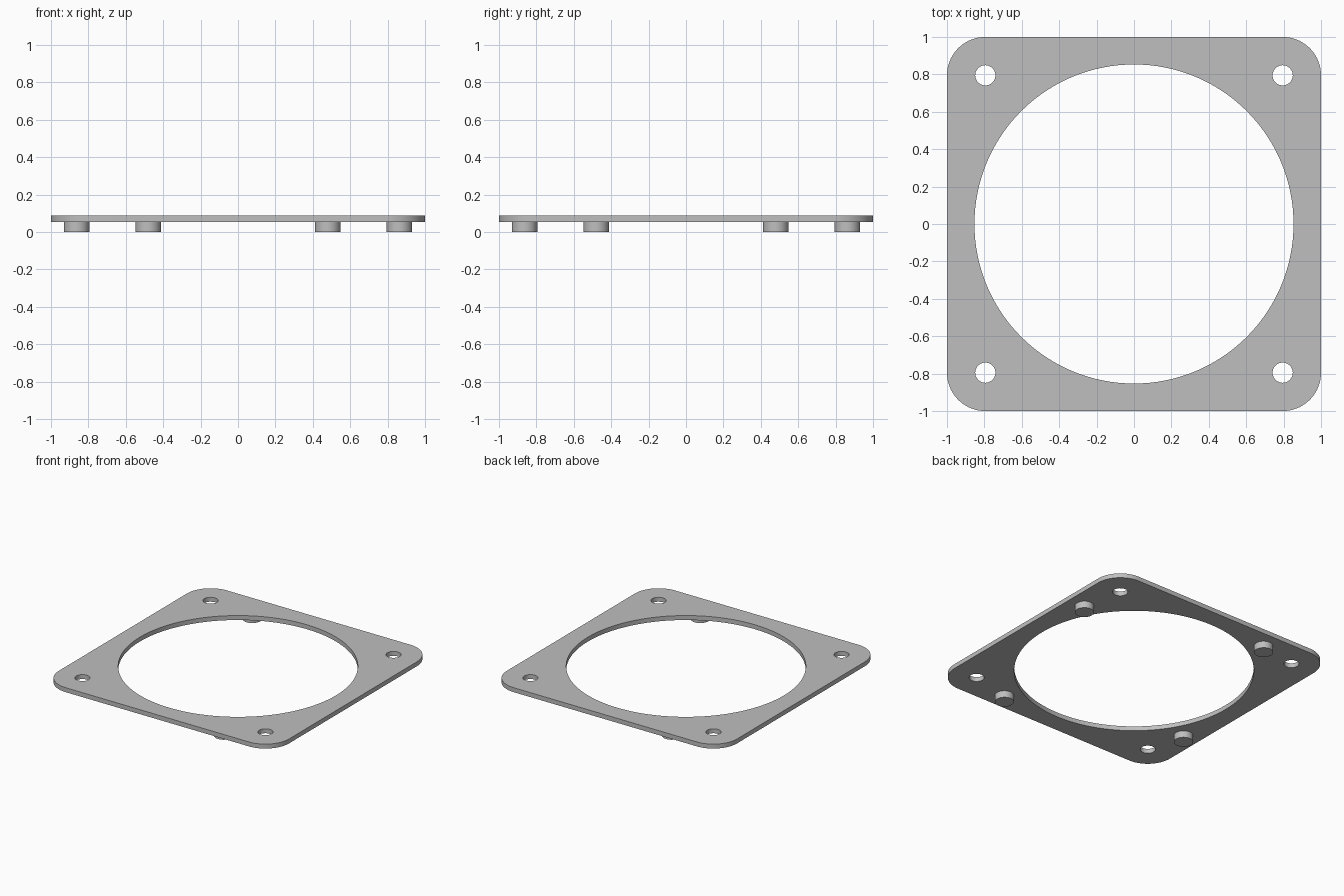
import bpy
import bmesh
from math import cos, sin, pi, radians

cube = bpy.data.objects.get("Cube")
if cube:
    bpy.data.objects.remove(cube, do_unlink=True)

PLATE_BOTTOM, PLATE_TOP = 0.053, 0.088
CORNER_RADIUS = 0.205
HOLE_OFFSET = 0.795

grey = bpy.data.materials.new("plain grey")
grey.use_nodes = True
colour = (0.52, 0.52, 0.52, 1)
grey.diffuse_color = colour
grey.node_tree.nodes["Principled BSDF"].inputs["Base Color"].default_value = colour


def arc(cx, cy, radius, start, sweep, steps):
    return [(cx + radius * cos(start + sweep * i / steps),
             cy + radius * sin(start + sweep * i / steps)) for i in range(steps)]


def circle(cx, cy, radius, steps):
    return arc(cx, cy, radius, 0, 2 * pi, steps)


def rounded_square(half, radius, steps):
    points = []
    for k, (sx, sy) in enumerate([(1, 1), (-1, 1), (-1, -1), (1, -1)]):
        inner = half - radius
        points += arc(sx * inner, sy * inner, radius, k * pi / 2, pi / 2, steps)
        # the arc's closing point, where the straight edge begins
        end = (k + 1) * pi / 2
        points.append((sx * inner + radius * cos(end), sy * inner + radius * sin(end)))
    return points


def extruded(name, loops, bottom, top):
    """Fill an outline with its holes, then extrude it upward."""
    bm = bmesh.new()
    for loop in loops:
        verts = [bm.verts.new((x, y, bottom)) for x, y in loop]
        for i, v in enumerate(verts):
            bm.edges.new((verts[i - 1], v))
    bmesh.ops.triangle_fill(bm, edges=bm.edges[:], use_beauty=True, normal=(0, 0, 1))
    result = bmesh.ops.extrude_face_region(bm, geom=bm.faces[:], use_keep_orig=True)
    raised = [g for g in result["geom"] if isinstance(g, bmesh.types.BMVert)]
    bmesh.ops.translate(bm, verts=raised, vec=(0, 0, top - bottom))
    bmesh.ops.recalc_face_normals(bm, faces=bm.faces[:])
    mesh = bpy.data.meshes.new(name)
    bm.to_mesh(mesh)
    bm.free()
    mesh.materials.append(grey)
    obj = bpy.data.objects.new(name, mesh)
    bpy.context.collection.objects.link(obj)
    bpy.ops.object.select_all(action="DESELECT")
    obj.select_set(True)
    bpy.context.view_layer.objects.active = obj
    bpy.ops.object.shade_smooth_by_angle(angle=radians(30))
    return obj


# Plate with a large round opening and four corner holes
outlines = [rounded_square(1, CORNER_RADIUS, 20), circle(0, 0, 0.853, 128)]
for sx in (-1, 1):
    for sy in (-1, 1):
        outlines.append(circle(sx * HOLE_OFFSET, sy * HOLE_OFFSET, 0.054, 32))
extruded("frame_plate", outlines, PLATE_BOTTOM, PLATE_TOP)

# Four pegs under the plate, each a quarter turn from the last
px, py = 0.863, 0.48
for number in range(4):
    extruded(f"peg_{number + 1}", [circle(px, py, 0.068, 40)], 0, PLATE_BOTTOM + 0.008)
    px, py = -py, px
